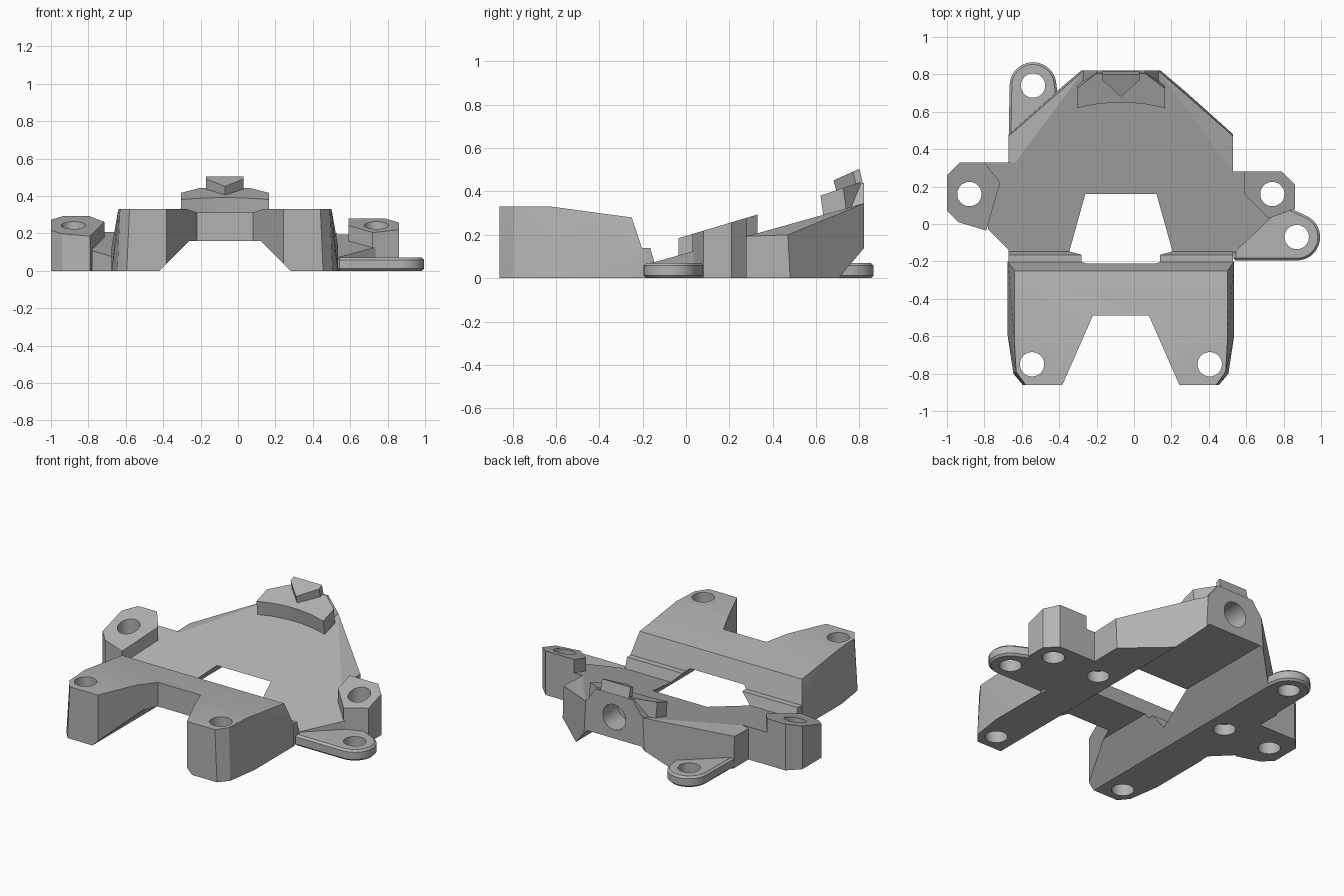
import bpy, bmesh, math
from mathutils import Vector, Matrix

if "Cube" in bpy.data.objects:
    bpy.data.objects.remove(bpy.data.objects["Cube"])

CENTRE = -0.07      # symmetry line of the frame
HOLE = 0.065        # screw hole radius

grey = bpy.data.materials.new("light_grey")
grey.use_nodes = True
grey.diffuse_color = (0.45, 0.45, 0.45, 1)
grey.node_tree.nodes["Principled BSDF"].inputs["Base Color"].default_value = grey.diffuse_color

parts, cutters = [], []


def finish(name, bm, group):
    bmesh.ops.recalc_face_normals(bm, faces=bm.faces)
    mesh = bpy.data.meshes.new(name)
    bm.to_mesh(mesh)
    bm.free()
    mesh.materials.append(grey)
    obj = bpy.data.objects.new(name, mesh)
    bpy.context.scene.collection.objects.link(obj)
    group.append(obj)
    return obj


def hull(name, points, group=parts):
    """Convex solid around the points."""
    bm = bmesh.new()
    for p in points:
        bm.verts.new(p)
    res = bmesh.ops.convex_hull(bm, input=bm.verts)
    loose = [v for v in bm.verts if not v.link_faces]
    bmesh.ops.delete(bm, geom=loose, context='VERTS')
    bmesh.ops.dissolve_limit(bm, angle_limit=0.01, verts=bm.verts, edges=bm.edges)
    return finish(name, bm, group)


def mirrored(half):
    """Half widths about the symmetry line become points on both sides."""
    return [(CENTRE + s * w, y, z) for s in (-1, 1) for w, y, z in half]


def prism(name, outline, bottom, top, lean=0.0):
    """Upright outline between two planes z = a + b * y."""
    bm = bmesh.new()
    low = [bm.verts.new((x, y, bottom[0] + bottom[1] * y)) for x, y in outline]
    high = [bm.verts.new((x, y + lean, top[0] + top[1] * (y + lean))) for x, y in outline]
    bm.faces.new(low)
    bm.faces.new(high)
    n = len(outline)
    for i in range(n):
        j = (i + 1) % n
        bm.faces.new((low[i], low[j], high[j], high[i]))
    return finish(name, bm, parts)


def drill(name, centre, radius, depth, tilt=0.0):
    bm = bmesh.new()
    mat = Matrix.Translation(centre) @ Matrix.Rotation(tilt, 4, 'X')
    bmesh.ops.create_cone(bm, cap_ends=True, segments=40, radius1=radius,
                          radius2=radius, depth=depth, matrix=mat)
    return finish(name, bm, cutters)


def lug(name, centre, base):
    """Thin rounded tab with softened rims."""
    ring = [(centre[0] + 0.125 * math.cos(math.tau * i / 40),
             centre[1] + 0.125 * math.sin(math.tau * i / 40)) for i in range(40)]
    obj = hull(name, [(x, y, z) for x, y in ring + base for z in (0, 0.07)])
    bevel = obj.modifiers.new("rim", 'BEVEL')
    bevel.width = 0.012
    bevel.segments = 1
    bevel.angle_limit = math.radians(50)
    drill(name + "_hole", (*centre, 0), HOLE, 1)


# Slopes shared by the deck and the raised ears
DECK = (0.115, 0.28)
EAR = (0.195, 0.3)
FLOOR = (0, 0)


def deck(y):
    return DECK[0] + DECK[1] * y


# Rear sloping deck with leaning rear corners
hull("rear_deck", mirrored([
    (0.6, -0.2, 0), (0.6, 0.48, 0), (0.22, 0.82, 0),
    (0.6, -0.2, deck(-0.2)), (0.6, 0.28, deck(0.28)), (0.6, 0.47, 0.2),
    (0.23, 0.74, deck(0.74)), (0.2, 0.82, deck(0.82))]))

# Front frame: both legs and the bridge
hull("front_frame", mirrored([
    (0.605, -0.2, 0), (0.605, -0.6, 0), (0.575, -0.8, 0), (0.525, -0.86, 0),
    (0.605, -0.2, 0.13), (0.57, -0.25, 0.28), (0.57, -0.62, 0.33),
    (0.56, -0.79, 0.33), (0.51, -0.86, 0.33)]))

# Low ledge between frame and deck
hull("ledge", mirrored([(0.6, y, z) for y, z in (
    (-0.22, 0), (-0.22, 0.14), (-0.165, 0.14), (-0.145, 0.07), (-0.145, 0))]))

# Side wings joining the ears to the deck
prism("right_wing", [(-0.5, 0.33), (-0.8, 0.33), (-0.78, -0.03), (-0.65, -0.16),
                     (-0.5, -0.16)], FLOOR, DECK)
prism("left_wing", [(0.4, 0.28), (0.65, 0.28), (0.74, 0.04), (0.53, -0.16),
                    (0.4, -0.16)], FLOOR, DECK)

# Raised screw ears
prism("right_ear", [(-1, 0.26), (-0.93, 0.33), (-0.8, 0.33), (-0.715, 0.22),
                    (-0.79, -0.035), (-0.94, 0.01), (-1, 0.07)], FLOOR, EAR)
prism("left_ear", [(0.59, 0.28), (0.79, 0.28), (0.86, 0.21), (0.86, 0.08),
                   (0.72, 0.03), (0.59, 0.16)], FLOOR, EAR)
for name, x in (("right_ear", -0.88), ("left_ear", 0.74)):
    drill(name + "_hole", (x, 0.16, 0), HOLE, 1)

# Thin mounting lugs
lug("rear_lug", (-0.54, 0.74), [(-0.67, 0.45), (-0.4, 0.62)])
lug("side_lug", (0.87, -0.07), [(0.53, -0.195), (0.55, 0), (0.8, 0.1)])

# Tilted head plate with a concave front edge, and its pointed key
arc = [(CENTRE + 0.235 * t, 0.665 - 0.03 * t * t) for t in (-1, -0.6, -0.2, 0.2, 0.6, 1)]
prism("head_plate", arc + [(0.165, 0.74), (0.06, 0.82), (-0.2, 0.82), (-0.305, 0.74)],
      (0.1, 0.28), (0.17, 0.34), -0.015)
hull("head_back", mirrored([(0.2, 0.82, 0.2), (0.2, 0.82, deck(0.82)), (0.13, 0.82, 0.44),
                            (0.22, 0.74, 0.3), (0.13, 0.7, 0.4), (0.2, 0.7, 0.25)]))
prism("head_key", [(-0.17, 0.82), (0.03, 0.82), (0.03, 0.79), (-0.07, 0.7), (-0.17, 0.79)],
      (0.14, 0.34), (0.145, 0.45), -0.02)

# Cutters: tunnel, front notch and holes
hull("tunnel_cutter", mirrored([(w, y, z) for y in (-1, 1)
                                for w, z in ((0.37, -0.02), (0.19, 0.16))]), cutters)
hull("notch_cutter", mirrored([(w, y, z) for z in (-0.1, 0.5)
                               for w, y in ((0.33, -0.9), (0.15, -0.49))]), cutters)
for side in (-1, 1):
    x = CENTRE + side * 0.475
    drill("leg_hole", (x, -0.75, 0.1), HOLE, 1)
    drill("underside_hole", (x, 0.16, 0), HOLE, 0.14)
drill("rear_socket", (CENTRE, 0.82, 0.295), 0.08, 0.3, math.pi / 2)


# Cut every part, then drop the cutters
def bounds(obj):
    return [(min(c), max(c)) for c in zip(*(v.co for v in obj.data.vertices))]


for obj in parts:
    for cutter in cutters:
        if all(a[0] < b[1] and b[0] < a[1] for a, b in zip(bounds(obj), bounds(cutter))):
            cut = obj.modifiers.new("cut", 'BOOLEAN')
            cut.operation = 'DIFFERENCE'
            cut.solver = 'EXACT'
            cut.object = cutter
    bpy.ops.object.select_all(action='DESELECT')
    bpy.context.view_layer.objects.active = obj
    obj.select_set(True)
    for mod in list(obj.modifiers):
        bpy.ops.object.modifier_apply(modifier=mod.name)
    bpy.ops.object.shade_smooth_by_angle(angle=math.radians(15))
for cutter in cutters:
    bpy.data.objects.remove(cutter)
